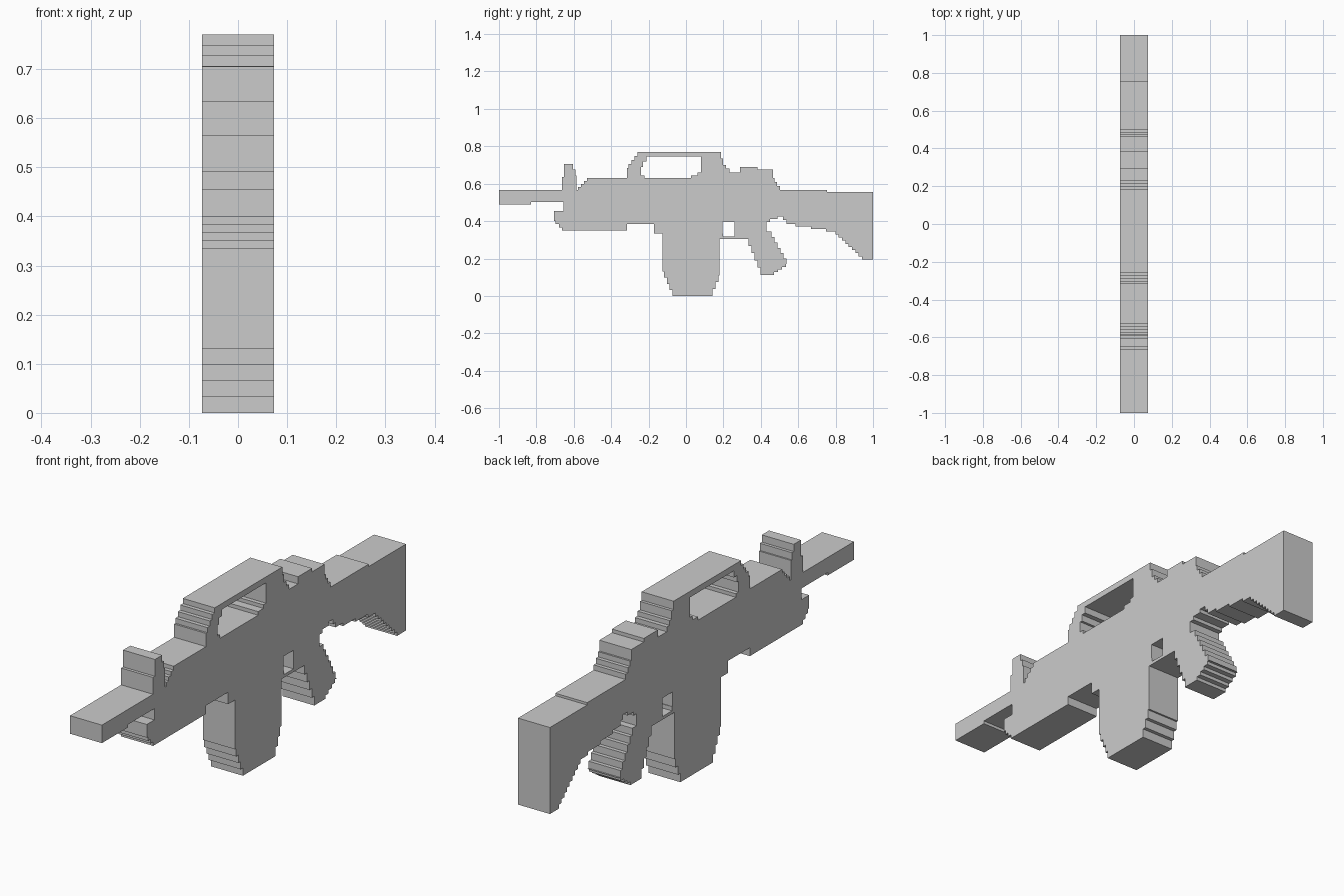
import bpy, bmesh

if "Cube" in bpy.data.objects:
    bpy.data.objects.remove(bpy.data.objects["Cube"])

HALF = 0.0735   # half thickness in x
STEP = 0.016    # size of one stair step
loops = {}


def part(name, *points):
    """Store a (y, z) side profile; every sloping span becomes even stairs along the slope."""
    out = []
    for (y0, z0), (y1, z1) in zip(points, points[1:] + points[:1]):
        out.append((y0, z0))
        dy, dz = y1 - y0, z1 - z0
        low = min(abs(dy), abs(dz))
        if low < 1e-6:
            continue
        n = max(1, round(low / STEP))
        for i in range(n):
            y = y0 + dy * (i + .5) / n
            out += [(y, z0 + dz * i / n), (y, z0 + dz * (i + 1) / n)]
    area = sum(a[0] * b[1] - b[0] * a[1] for a, b in zip(out, out[1:] + out[:1]))
    loops[name] = out if area > 0 else out[::-1]


def inside(y, z, loop):
    hit = False
    for (y0, z0), (y1, z1) in zip(loop, loop[1:] + loop[:1]):
        if (z0 > z) != (z1 > z) and y < y0 + (z - z0) * (y1 - y0) / (z1 - z0):
            hit = not hit
    return hit


def split_at_neighbours(loop, corners):
    """Add the corners of touching parts that lie along this outline."""
    out = []
    for a, b in zip(loop, loop[1:] + loop[:1]):
        k = 0 if abs(b[0] - a[0]) > abs(b[1] - a[1]) else 1
        lo, hi = sorted((a[k], b[k]))
        cuts = {round(c[k], 5) for c in corners
                if abs(c[1 - k] - a[1 - k]) < 1e-5 and lo + 1e-4 < c[k] < hi - 1e-4}
        out.append(a)
        for v in sorted(cuts, reverse=b[k] < a[k]):
            out.append((v, a[1]) if k == 0 else (a[0], v))
    return out


def build(name):
    """Extrude a profile across x, leaving out walls hidden against another part."""
    others = [loop for key, loop in loops.items() if key != name]
    loop = split_at_neighbours(loops[name], [c for o in others for c in o])
    bm = bmesh.new()
    left = [bm.verts.new((-HALF, y, z)) for y, z in loop]
    right = [bm.verts.new((HALF, y, z)) for y, z in loop]
    bm.faces.new(right)
    bm.faces.new(left[::-1])
    for i, (y0, z0) in enumerate(loop):
        j = (i + 1) % len(loop)
        y1, z1 = loop[j]
        length = abs(y1 - y0) + abs(z1 - z0)
        y = (y0 + y1) / 2 + (z1 - z0) / length * .001
        z = (z0 + z1) / 2 - (y1 - y0) / length * .001
        if not any(inside(y, z, o) for o in others):
            bm.faces.new((left[i], left[j], right[j], right[i]))
    mesh = bpy.data.meshes.new(name)
    bm.to_mesh(mesh)
    bm.free()
    bpy.context.collection.objects.link(bpy.data.objects.new(name, mesh))


# Front end
part("barrel", (-1, .49), (-1, .565), (-.655, .565), (-.655, .502))
part("front_sight", (-.67, .565), (-.645, .705), (-.61, .705), (-.585, .645), (-.585, .565))
part("handguard", (-.655, .565), (-.585, .565), (-.52, .63), (-.315, .63), (-.315, .35),
     (-.655, .35), (-.705, .40), (-.705, .455), (-.655, .455))

# Arched handle and the hump behind it
part("carry_handle", (-.315, .63), (-.315, .685), (-.25, .77), (.18, .77), (.205, .70),
     (.205, .63), (.01, .63), (.08, .66), (.08, .745), (-.2, .745), (-.24, .69),
     (-.24, .645), (-.205, .63))
part("rear_sight", (.205, .63), (.205, .70), (.24, .66), (.28, .66), (.30, .69),
     (.465, .675), (.465, .63))

# Middle block and everything hanging below it
part("receiver", (-.315, .385), (-.315, .63), (.465, .63), (.51, .565), (.51, .425),
     (.43, .395), (.195, .395), (.195, .335), (-.17, .335), (-.17, .385))
part("magazine", (-.125, .335), (.18, .335), (.18, .11), (.135, 0), (-.065, 0), (-.125, .13))
part("trigger_guard", (.18, .305), (.18, .335), (.215, .318), (.26, .318), (.26, .305))
part("grip", (.26, .305), (.26, .395), (.43, .395), (.43, .345), (.45, .345), (.545, .17),
     (.46, .113), (.405, .113), (.325, .305))

# Shoulder end
part("stock", (.51, .425), (.51, .565), (1, .555), (1, .195), (.95, .195), (.79, .345),
     (.545, .385))

for name in loops:
    build(name)
